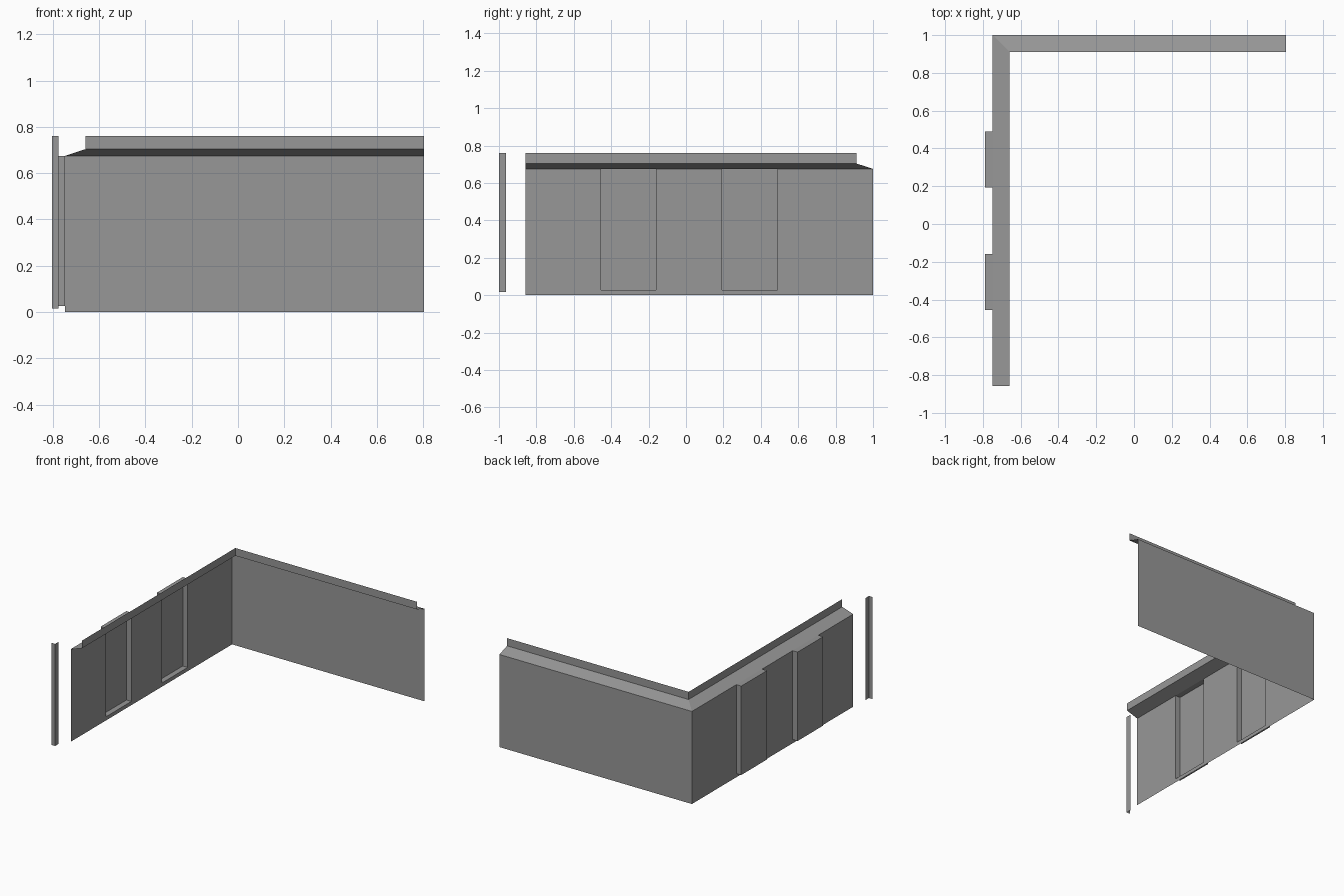
import bpy

if "Cube" in bpy.data.objects:
    bpy.data.objects.remove(bpy.data.objects["Cube"])

# Single plain grey for every part
grey = bpy.data.materials.new("plain_grey")
grey.diffuse_color = (0.31, 0.31, 0.31, 1)
grey.use_nodes = True
grey.node_tree.nodes["Principled BSDF"].inputs["Base Color"].default_value = grey.diffuse_color


def sheet(name, quads):
    """Make one thin-sheet object from quads, sharing matching corners."""
    index, faces = {}, []
    for quad in quads:
        faces.append([index.setdefault(tuple(p), len(index)) for p in quad])
    mesh = bpy.data.meshes.new(name)
    mesh.from_pydata(list(index), [], faces)
    mesh.materials.append(grey)
    obj = bpy.data.objects.new(name, mesh)
    bpy.context.collection.objects.link(obj)
    return obj


def upright(a, b, z0, z1):
    """Vertical quad between two plan points."""
    return [(*a, z0), (*b, z0), (*b, z1), (*a, z1)]


# Main dimensions
LEFT, RIGHT, FRONT, BACK = -0.748, 0.805, -0.858, 1.0
WALL_TOP, SLOPE_TOP, LIP_TOP = 0.675, 0.704, 0.76
INSET = 0.089
BAY_X, BAY_Z = -0.788, 0.027
BAYS = [(-0.455, -0.16), (0.192, 0.489)]

# Back wall
sheet("back_wall", [upright((RIGHT, BACK), (LEFT, BACK), 0, WALL_TOP)])

# Side wall, with openings where the bays push outward
wall, y = [], BACK
for y0, y1 in reversed(BAYS):
    wall.append(upright((LEFT, y), (LEFT, y1), 0, WALL_TOP))
    wall.append(upright((LEFT, y1), (LEFT, y0), 0, BAY_Z))
    y = y0
wall.append(upright((LEFT, y), (LEFT, FRONT), 0, WALL_TOP))
sheet("side_wall", wall)

# Shallow bays: outer panel, two cheeks, sill and cap
for name, (y0, y1) in zip(("front_bay", "rear_bay"), BAYS):
    plan = [(LEFT, y1), (BAY_X, y1), (BAY_X, y0), (LEFT, y0)]
    quads = [upright(a, b, BAY_Z, WALL_TOP) for a, b in zip(plan, plan[1:])]
    quads.append([(*p, BAY_Z) for p in plan])
    quads.append([(*p, WALL_TOP) for p in reversed(plan)])
    sheet(name, quads)

# Sloped coping and upright lip, mitred at the corner
outer = [(RIGHT, BACK), (LEFT, BACK), (LEFT, FRONT)]
inner = [(RIGHT, BACK - INSET), (LEFT + INSET, BACK - INSET), (LEFT + INSET, FRONT)]
sheet("sloped_coping", [
    [(*outer[i], WALL_TOP), (*outer[i + 1], WALL_TOP),
     (*inner[i + 1], SLOPE_TOP), (*inner[i], SLOPE_TOP)] for i in range(2)])
sheet("coping_lip", [upright(inner[i], inner[i + 1], SLOPE_TOP, LIP_TOP) for i in range(2)])

# Separate angle post, two faces meeting at its front inner corner
post = [(-0.805, -1.0), (-0.775, -1.0), (-0.775, -0.962)]
sheet("corner_post", [upright(post[i], post[i + 1], 0.016, LIP_TOP) for i in range(2)])
